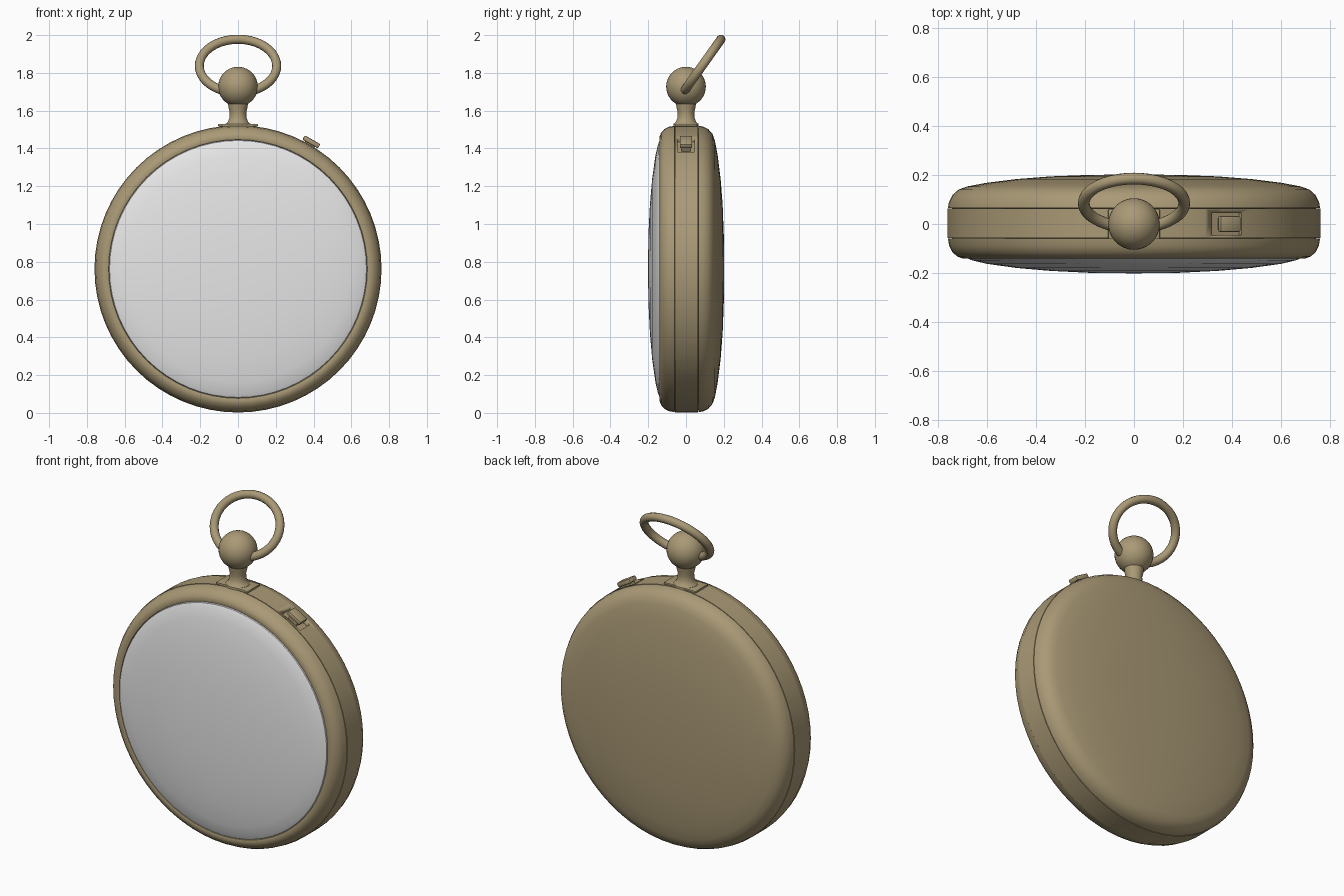
import bpy, bmesh, math
from mathutils import Matrix, Vector

if "Cube" in bpy.data.objects:
    bpy.data.objects.remove(bpy.data.objects["Cube"], do_unlink=True)

CENTRE = Vector((0, 0, 0.762))
RADIUS = 0.76
SIDES = 64


def make_material(name, colour):
    mat = bpy.data.materials.new(name)
    mat.use_nodes = True
    mat.diffuse_color = colour
    mat.node_tree.nodes["Principled BSDF"].inputs["Base Color"].default_value = colour
    return mat


brass = make_material("antique brass", (0.40, 0.32, 0.18, 1))
white = make_material("pale glass", (0.80, 0.80, 0.80, 1))


def finish(name, bm, mat, matrix=Matrix(), angle=40):
    bmesh.ops.remove_doubles(bm, verts=bm.verts, dist=1e-5)
    bmesh.ops.recalc_face_normals(bm, faces=bm.faces)
    mesh = bpy.data.meshes.new(name)
    bm.to_mesh(mesh)
    bm.free()
    mesh.materials.append(mat)
    obj = bpy.data.objects.new(name, mesh)
    bpy.context.collection.objects.link(obj)
    obj.matrix_world = matrix
    bpy.ops.object.select_all(action="DESELECT")
    obj.select_set(True)
    bpy.context.view_layer.objects.active = obj
    bpy.ops.object.shade_smooth_by_angle(angle=math.radians(angle))
    return obj


def lathe(name, profile, mat, matrix, sides=SIDES):
    """Spin (radius, height) points about local z."""
    bm = bmesh.new()
    verts = [bm.verts.new((r, 0, h)) for r, h in profile]
    edges = [bm.edges.new(pair) for pair in zip(verts, verts[1:])]
    bmesh.ops.spin(bm, geom=verts + edges, cent=(0, 0, 0), axis=(0, 0, 1),
                   angle=math.tau, steps=sides, use_duplicate=False)
    return finish(name, bm, mat, matrix)


def block(name, size, mat, matrix, bevel=0.0):
    bm = bmesh.new()
    bmesh.ops.create_cube(bm, size=1)
    bmesh.ops.scale(bm, vec=size, verts=bm.verts)
    if bevel:
        bmesh.ops.bevel(bm, geom=bm.edges[:], offset=bevel, segments=2,
                        profile=0.5, affect="EDGES")
    return finish(name, bm, mat, matrix)


# Case: spun about the front-to-back axis, heights run towards the back
case = Matrix.Translation(CENTRE) @ Matrix.Rotation(-math.pi / 2, 4, "X")
lathe("bezel", [(0.68, -0.12), (0.685, -0.136), (0.70, -0.14), (0.72, -0.132),
                (0.74, -0.115), (0.753, -0.09), (0.758, -0.06), (0.74, -0.058)],
      brass, case)
band = lathe("case_band", [(0.66, -0.058), (RADIUS, -0.058), (RADIUS, 0.064),
                           (0.66, 0.064), (0.66, -0.058)], brass, case)
lathe("back_cover", [(0.74, 0.064), (0.758, 0.066), (0.754, 0.09), (0.74, 0.118),
                     (0.715, 0.14), (0.68, 0.153), (0.60, 0.168), (0.48, 0.183),
                     (0.34, 0.194), (0.18, 0.2), (0, 0.202)], brass, case)
lathe("glass_dome", [(0.684, -0.125), (0.68, -0.139), (0.66, -0.148), (0.60, -0.162),
                     (0.48, -0.179), (0.34, -0.191), (0.18, -0.199), (0, -0.201)],
      white, case)


def on_rim(angle, height):
    """Frame on the rim with local z pointing outwards."""
    return (Matrix.Translation(CENTRE) @ Matrix.Rotation(math.radians(angle), 4, "Y")
            @ Matrix.Translation((0, 0, RADIUS + height)))


# Recess for the release button
cutter = block("recess_cutter", (0.14, 0.09, 0.07), brass, on_rim(30, 0.01))
cut = band.modifiers.new("button_recess", "BOOLEAN")
cut.operation = "DIFFERENCE"
cut.solver = "EXACT"
cut.object = cutter
cutter.hide_render = True
cutter.hide_set(True)

# Release button
block("button_stem", (0.06, 0.045, 0.06), brass, on_rim(30, -0.015))
block("button_cap", (0.095, 0.065, 0.026), brass, on_rim(30, 0.017), 0.007)

# Plate and flared neck under the crown
block("neck_plate", (0.21, 0.118, 0.012), brass, on_rim(0, 0.001), 0.003)
lathe("neck", [(0.068, 1.515), (0.066, 1.53), (0.054, 1.54), (0.046, 1.56),
               (0.044, 1.59), (0.05, 1.615), (0.053, 1.64), (0.0, 1.66)],
      brass, Matrix(), 32)

# Crown ball
bm = bmesh.new()
bmesh.ops.create_uvsphere(bm, u_segments=32, v_segments=20, radius=0.105)
finish("crown_ball", bm, brass, Matrix.Translation((0, 0, 1.727)))

# Tilted bow, an oval tube whose lower part passes through the ball
bm = bmesh.new()
along = Vector((0, 0.1, 0.141))
middle = Vector((0, 0.085, 1.837))
normal = along.cross(Vector((1, 0, 0))).normalized()
rings = []
for i in range(40):
    t = math.tau * i / 40
    point = middle + Vector((0.205 * math.cos(t), 0, 0)) + along * math.sin(t)
    tangent = Vector((-0.205 * math.sin(t), 0, 0)) + along * math.cos(t)
    side = tangent.normalized().cross(normal)
    rings.append([bm.verts.new(point + 0.024 * (side * math.cos(a) + normal * math.sin(a)))
                  for a in (math.tau * k / 12 for k in range(12))])
for i, ring in enumerate(rings):
    after = rings[(i + 1) % len(rings)]
    for k in range(12):
        n = (k + 1) % 12
        bm.faces.new((ring[k], ring[n], after[n], after[k]))
finish("bow", bm, brass)
